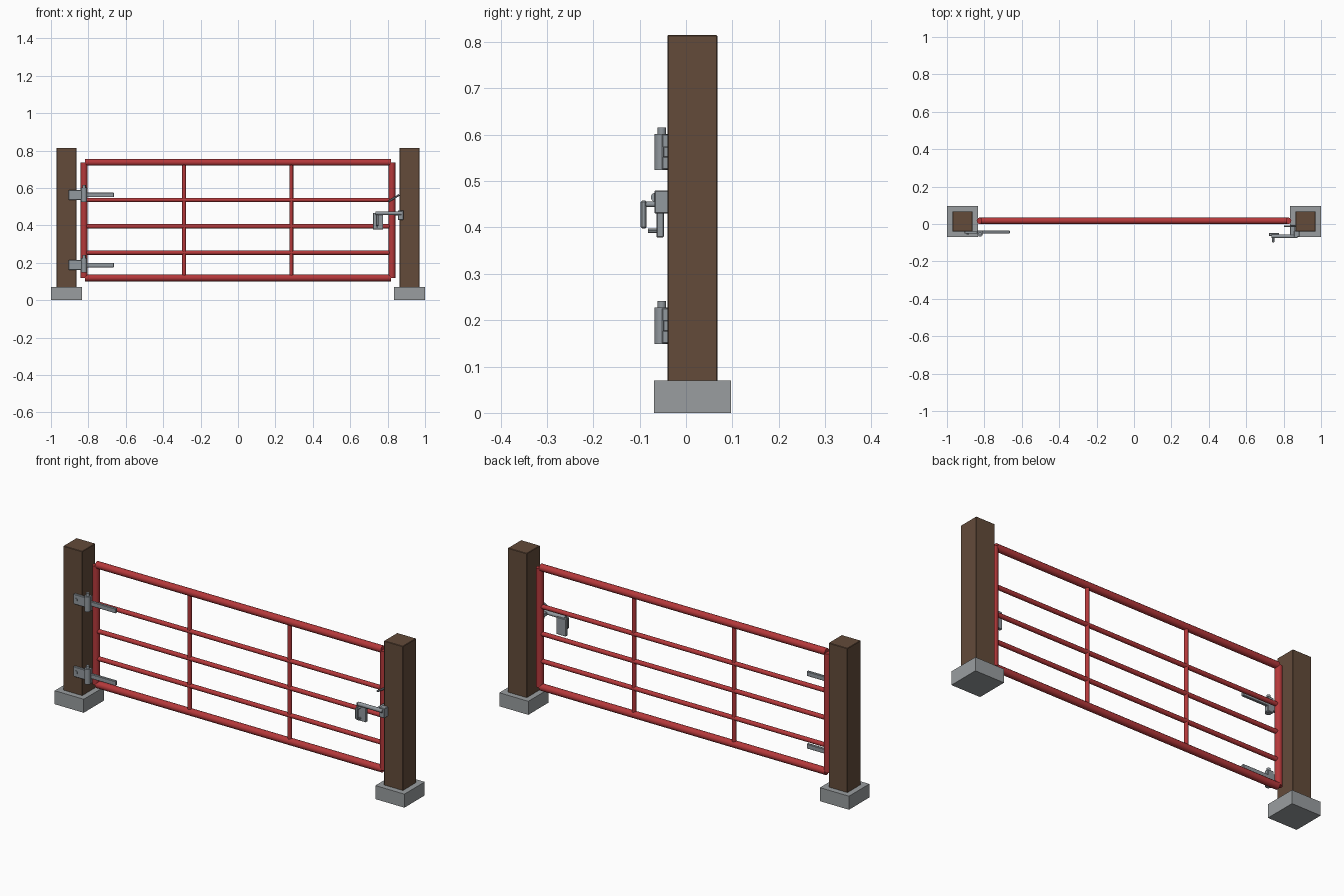
import bpy
from math import radians
from mathutils import Vector

cube = bpy.data.objects.get("Cube")
if cube:
    bpy.data.objects.remove(cube, do_unlink=True)


def material(name, rgb):
    m = bpy.data.materials.new(name)
    m.use_nodes = True
    m.diffuse_color = (*rgb, 1)
    m.node_tree.nodes["Principled BSDF"].inputs["Base Color"].default_value = (*rgb, 1)
    return m


WOOD = material("brown wood", (0.125, 0.07, 0.042))
RED = material("red paint", (0.46, 0.04, 0.043))
CONCRETE = material("grey concrete", (0.32, 0.34, 0.35))
STEEL = material("galvanised steel", (0.29, 0.32, 0.345))


def finish(name, mat, bevel=0):
    ob = bpy.context.object
    ob.name = name
    ob.data.materials.append(mat)
    if bevel:
        mod = ob.modifiers.new("soft edges", "BEVEL")
        mod.width = bevel
        mod.segments = 1
    return ob


def box(name, mat, x, y, z, bevel=0):
    """Box from (min, max) pairs on each axis."""
    bpy.ops.mesh.primitive_cube_add(size=1)
    ob = finish(name, mat, bevel)
    ob.location = [(a + b) / 2 for a, b in (x, y, z)]
    ob.scale = [b - a for a, b in (x, y, z)]
    bpy.ops.object.transform_apply(location=False, rotation=False, scale=True)
    return ob


def tube(name, mat, start, end, radius, sides=12):
    a, b = Vector(start), Vector(end)
    bpy.ops.mesh.primitive_cylinder_add(vertices=sides, radius=radius, depth=(b - a).length,
                                        location=(a + b) / 2)
    ob = finish(name, mat)
    ob.rotation_euler = (b - a).to_track_quat("Z", "Y").to_euler()
    bpy.ops.object.shade_smooth_by_angle(angle=radians(35))
    return ob


# Posts in concrete footings
for side, s in (("right", -1), ("left", 1)):
    cx, cy = s * 0.917, 0.014
    box(side + "_footing", CONCRETE, (cx - .083, cx + .083), (cy - .083, cy + .083), (0, .07))
    box(side + "_post", WOOD, (cx - .054, cx + .054), (cy - .054, cy + .054), (.001, .815), .002)

# Gate frame: stiles, heavy rails, thin rails and uprights
GY = 0.017
for side, s in (("right", -1), ("left", 1)):
    tube(side + "_stile", RED, (s * .823, GY, .12), (s * .823, GY, .735), .018)
for name, z in (("bottom", .119), ("top", .737)):
    tube(name + "_rail", RED, (-.817, GY, z), (.817, GY, z), .018)
for i, z in enumerate((.254, .395, .536)):
    tube(f"middle_rail_{i + 1}", RED, (-.815, GY, z), (.815, GY, z), .0115)
for side, x in (("right", -.288), ("left", .285)):
    tube(side + "_upright", RED, (x, GY, .12), (x, GY, .735), .0105)

# Hinges: post plate with bolt, knuckle barrel, pin head and strap
for name, z in (("lower", .188), ("upper", .563)):
    box(name + "_hinge_plate", STEEL, (-.905, -.835), (-.052, -.039), (z - .026, z + .026), .002)
    tube(name + "_hinge_bolt", STEEL, (-.889, -.057, z), (-.889, -.045, z), .009, 6)
    box(name + "_hinge_block", STEEL, (-.84, -.806), (-.052, -.036), (z - .038, z + .038), .002)
    tube(name + "_hinge_barrel", STEEL, (-.823, -.053, z - .039), (-.823, -.053, z + .039), .015)
    tube(name + "_hinge_pin", STEEL, (-.823, -.052, z + .039), (-.823, -.052, z + .053), .009)
    box(name + "_hinge_strap", STEEL, (-.82, -.664), (-.05, -.036), (z - .012, z + .012), .002)

# Latch: back plate, sliding bolt, hanging handle and knob
box("latch_plate", STEEL, (.722, .776), (-.064, -.048), (.378, .467), .002)
tube("latch_bolt", STEEL, (.735, -.066, .465), (.875, -.066, .465), .01)
box("latch_handle", STEEL, (.737, .751), (-.098, -.085), (.398, .458), .003)
tube("latch_handle_pivot", STEEL, (.744, -.09, .45), (.744, -.06, .45), .006)
tube("latch_knob", STEEL, (.744, -.082, .393), (.744, -.062, .393), .005, 8)

# Catch on the post and the slanted stay beside the stile
box("latch_catch", STEEL, (.855, .885), (-.068, -.036), (.43, .48), .002)
box("latch_catch_arm", STEEL, (.835, .862), (-.06, -.005), (.453, .472), .002)
tube("latch_stay", STEEL, (.805, -.012, .528), (.862, -.012, .563), .005, 8)
